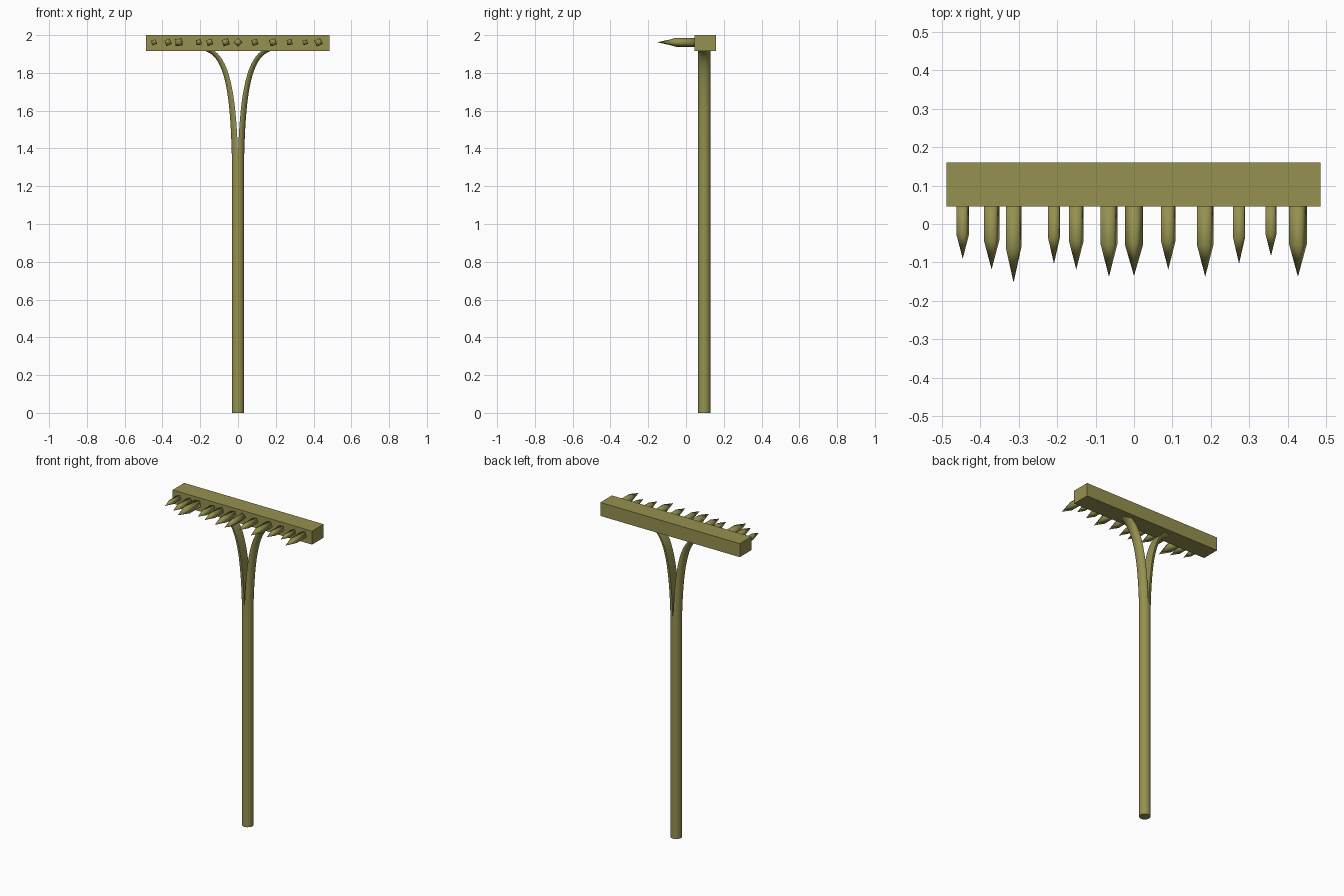
import bpy, bmesh, math
from mathutils import Vector
from mathutils.geometry import interpolate_bezier

if "Cube" in bpy.data.objects:
    bpy.data.objects.remove(bpy.data.objects["Cube"])

wood = bpy.data.materials.new("olive_wood")
wood.diffuse_color = (0.30, 0.285, 0.08, 1)
wood.use_nodes = True
wood.node_tree.nodes["Principled BSDF"].inputs["Base Color"].default_value = wood.diffuse_color
CY = 0.097   # handle centre in y
R = 0.033    # handle radius


def finish(name, bm, angle=None):
    bmesh.ops.recalc_face_normals(bm, faces=bm.faces)
    me = bpy.data.meshes.new(name)
    bm.to_mesh(me)
    bm.free()
    me.materials.append(wood)
    ob = bpy.data.objects.new(name, me)
    bpy.context.collection.objects.link(ob)
    if angle:
        bpy.ops.object.select_all(action='DESELECT')
        ob.select_set(True)
        bpy.context.view_layer.objects.active = ob
        bpy.ops.object.shade_smooth_by_angle(angle=math.radians(angle))
    return ob


def loft(name, rings, angle):
    # joins closed rings of points and caps both ends
    bm = bmesh.new()
    vs = [[bm.verts.new(p) for p in ring] for ring in rings]
    n = len(vs[0])
    for a, b in zip(vs, vs[1:]):
        for i in range(n):
            j = (i + 1) % n
            bm.faces.new((a[i], a[j], b[j], b[i]))
    bm.faces.new(vs[0])
    bm.faces.new(vs[-1])
    return finish(name, bm, angle)


# head bar
bm = bmesh.new()
bmesh.ops.create_cube(bm, size=1)
for v in bm.verts:
    v.co = Vector((v.co.x * 0.972 - 0.001, v.co.y * 0.115 + 0.1025, v.co.z * 0.085 + 1.9575))
finish("head_bar", bm)

# round handle shaft
SIDES = 24
loft("handle", [[(R * math.cos(2 * math.pi * i / SIDES),
                  CY + R * math.sin(2 * math.pi * i / SIDES), z)
                 for i in range(SIDES)] for z in (0, 1.37)], 40)

# split handle halves: half-round section swept outward into the bar
path = interpolate_bezier(Vector((0, 0, 1.37)), Vector((0.012, 0, 1.72)),
                          Vector((0.05, 0, 1.9)), Vector((0.16, 0, 1.935)), 18)
for side, label in ((-1, "left"), (1, "right")):
    rings = []
    for k, p in enumerate(path):
        t = (path[min(k + 1, 17)] - path[max(k - 1, 0)]).normalized()
        if k == 0:
            t = Vector((0, 0, 1))
        depth = R - 0.010 * k / 17
        ring = []
        for i in range(SIDES // 2 + 1):
            a = math.pi * i / (SIDES // 2) - math.pi / 2
            d = depth * math.cos(a)
            ring.append((side * (p.x + t.z * d), CY + R * math.sin(a), p.z - t.x * d))
        rings.append(ring)
    loft("split_arm_" + label, rings, 40)

# four-sided tines: x, tip y, roll in degrees
tines = [(-0.445, -0.09, 20), (-0.37, -0.118, 22), (-0.313, -0.152, 5), (-0.208, -0.103, 7),
         (-0.15, -0.118, 18), (-0.065, -0.137, 18), (0, -0.135, 45), (0.089, -0.118, 18),
         (0.185, -0.137, 18), (0.273, -0.103, 8), (0.356, -0.083, 16), (0.426, -0.137, 26)]
for n, (x, tip, roll) in enumerate(tines):
    length = 0.045 - tip
    r = length * 0.133
    bm = bmesh.new()

    def ring(y):
        return [bm.verts.new((x + r * math.cos(a), y, 1.962 + r * math.sin(a)))
                for a in (math.radians(roll + 45 + 90 * i) for i in range(4))]

    back, shoulder = ring(0.055), ring(0.045 - 0.54 * length)
    point = bm.verts.new((x, tip, 1.962))
    bm.faces.new(back)
    for i in range(4):
        j = (i + 1) % 4
        bm.faces.new((back[i], back[j], shoulder[j], shoulder[i]))
        bm.faces.new((shoulder[i], shoulder[j], point))
    ob = finish("tine_%02d" % (n + 1), bm)
    for f in ob.data.polygons:
        f.use_smooth = True
